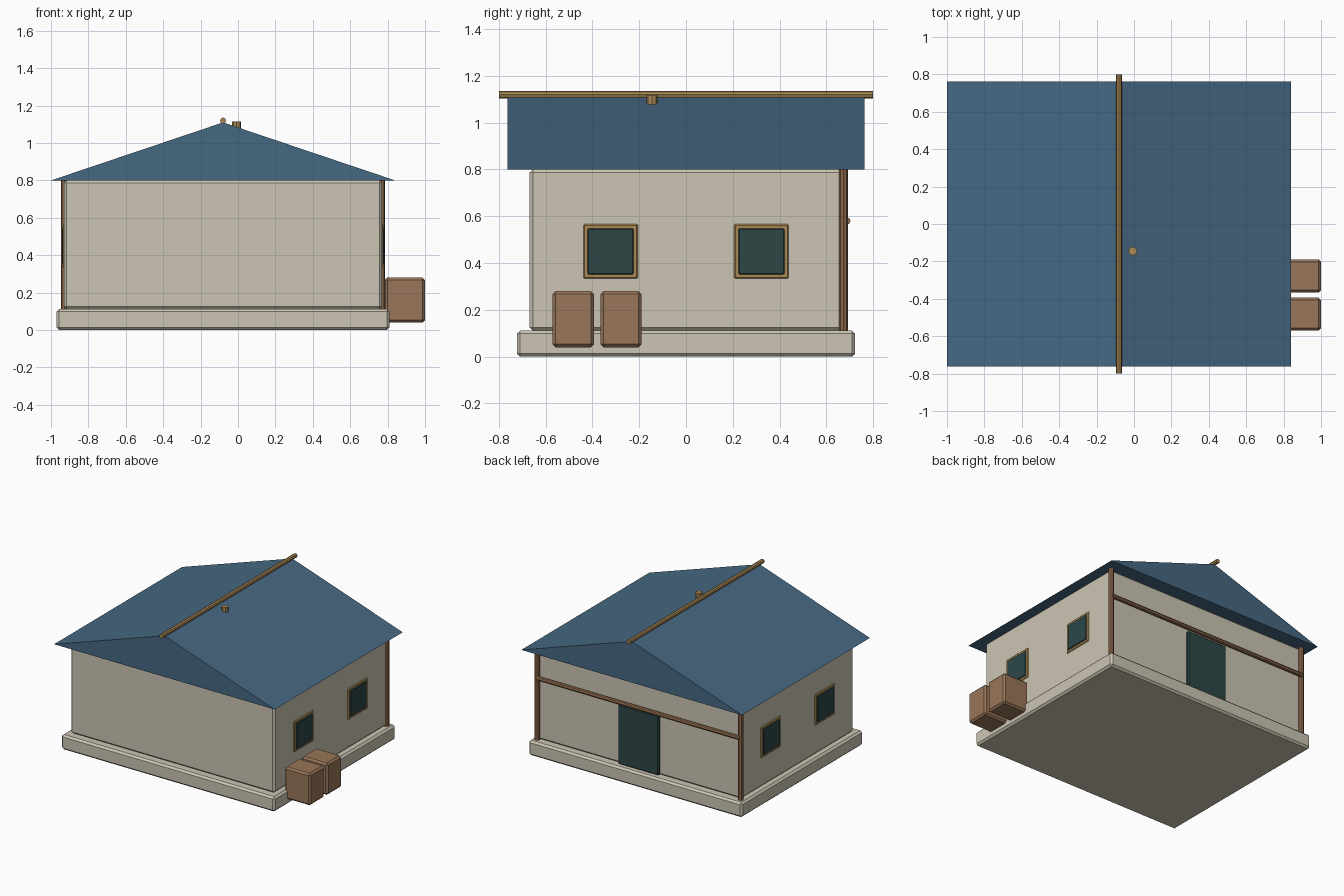
import bpy, bmesh, math
from mathutils import Vector

cube = bpy.data.objects.get("Cube")
if cube:
    bpy.data.objects.remove(cube, do_unlink=True)


def material(name, rgb):
    mat = bpy.data.materials.new(name)
    mat.use_nodes = True
    mat.diffuse_color = (*rgb, 1)
    mat.node_tree.nodes["Principled BSDF"].inputs["Base Color"].default_value = (*rgb, 1)
    return mat


PLASTER = material("cream_plaster", (0.60, 0.56, 0.45))
ROOF = material("blue_roofing", (0.061, 0.138, 0.225))
CRATE = material("crate_wood", (0.32, 0.18, 0.10))
TIMBER = material("brown_timber", (0.27, 0.14, 0.07))
TRIM = material("tan_wood", (0.40, 0.25, 0.09))
DARK = material("dark_teal", (0.026, 0.062, 0.062))


def finish(name, bm, mat):
    bmesh.ops.recalc_face_normals(bm, faces=bm.faces[:])
    mesh = bpy.data.meshes.new(name)
    bm.to_mesh(mesh)
    bm.free()
    mesh.materials.append(mat)
    obj = bpy.data.objects.new(name, mesh)
    bpy.context.collection.objects.link(obj)
    return obj


def box(name, low, high, mat, bevel=0.0):
    """Box between two corners with an optional chamfer."""
    low, high = Vector(low), Vector(high)
    bm = bmesh.new()
    bmesh.ops.create_cube(bm, size=1)
    for v in bm.verts:
        v.co = (low + high) / 2 + v.co * (high - low)
    if bevel:
        bmesh.ops.bevel(bm, geom=bm.edges[:], offset=bevel, segments=1, affect='EDGES')
    return finish(name, bm, mat)


def pole(name, start, end, radius, mat, sides=8):
    """Faceted round bar between two points."""
    start, end = Vector(start), Vector(end)
    axis = end - start
    bm = bmesh.new()
    bmesh.ops.create_cone(bm, cap_ends=True, segments=sides, radius1=radius,
                          radius2=radius, depth=axis.length)
    bm.transform(axis.to_track_quat('Z', 'Y').to_matrix().to_4x4())
    bmesh.ops.translate(bm, verts=bm.verts[:], vec=(start + end) / 2)
    return finish(name, bm, mat)


MID = -0.08      # house centre line in x
HALF_X, HALF_Y = 0.85, 0.668
EAVE, RIDGE = 0.80, 1.11

# Foundation and walls
box("foundation", (MID - 0.89, -0.723, 0), (MID + 0.89, 0.723, 0.112), PLASTER, 0.014)
box("walls", (MID - HALF_X, -HALF_Y, 0.112), (MID + HALF_X, HALF_Y, EAVE), PLASTER, 0.013)

# Gable roof: solid triangular prism
bm = bmesh.new()
profile = [(MID - 0.92, EAVE), (MID + 0.92, EAVE), (MID, RIDGE)]
gable = bm.faces.new([bm.verts.new((x, -0.762, z)) for x, z in profile])
extruded = bmesh.ops.extrude_face_region(bm, geom=[gable], use_keep_orig=True)
bmesh.ops.translate(bm, vec=(0, 1.524, 0),
                    verts=[g for g in extruded["geom"] if isinstance(g, bmesh.types.BMVert)])
finish("roof", bm, ROOF)

# Ridge pole and small roof vent
pole("ridge_pole", (MID, -0.80, 1.12), (MID, 0.80, 1.12), 0.016, TRIM)
pole("roof_vent", (-0.007, -0.145, 1.05), (-0.007, -0.145, 1.116), 0.024, TRIM)

# Windows on both side walls, with the pane standing slightly proud of its frame
for side, label in ((-1, "right"), (1, "left")):
    wall = MID + side * HALF_X
    for y, place in ((-0.322, "front"), (0.322, "back")):
        for part, half, out, mat, bevel in (("frame", 0.119, 0.006, TRIM, 0.008),
                                            ("pane", 0.098, 0.012, DARK, 0.004)):
            xs = sorted((wall - side * 0.02, wall + side * out))
            box(f"{label}_{place}_window_{part}", (xs[0], y - half, 0.45 - half),
                (xs[1], y + half, 0.45 + half), mat, bevel)
    # Back corner post
    x = MID + side * 0.848
    pole(f"{label}_corner_post", (x, 0.673, 0.112), (x, 0.673, EAVE), 0.019, TIMBER)

# Back door and the rail above it
box("back_door", (MID - 0.17, 0.64, 0.112), (MID + 0.17, 0.685, 0.56), DARK, 0.008)
pole("back_rail", (MID - HALF_X, 0.687, 0.58), (MID + HALF_X, 0.687, 0.58), 0.016, TIMBER)

# Crates beside the wall
for y, label in ((-0.482, "front"), (-0.278, "rear")):
    box(f"{label}_crate", (0.785, y - 0.088, 0.04), (1.0, y + 0.088, 0.28), CRATE, 0.013)
